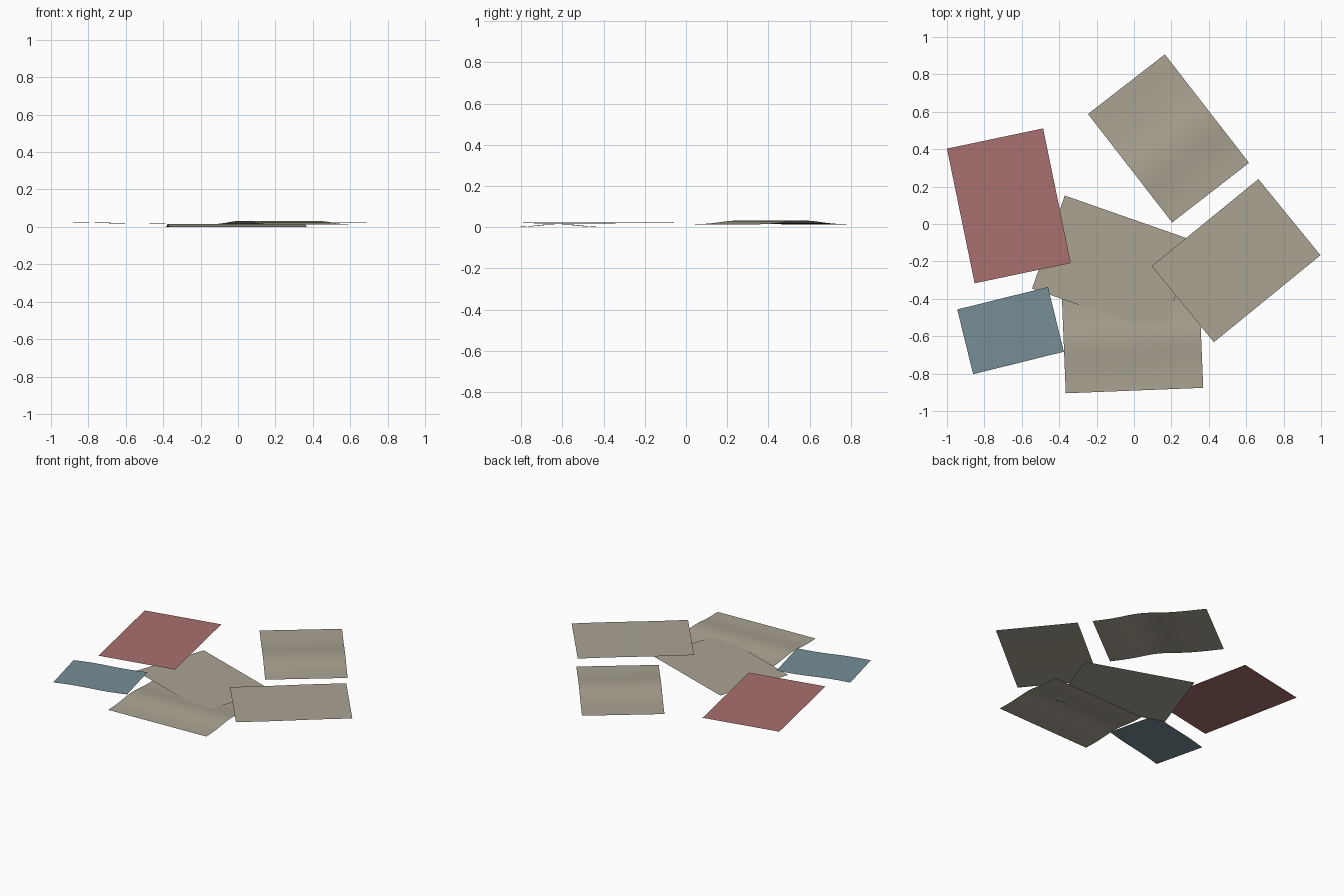
import bpy, math

if "Cube" in bpy.data.objects:
    bpy.data.objects.remove(bpy.data.objects["Cube"])


def material(name, rgb):
    m = bpy.data.materials.new(name)
    m.diffuse_color = (*rgb, 1)
    m.use_nodes = True
    m.node_tree.nodes["Principled BSDF"].inputs["Base Color"].default_value = m.diffuse_color
    return m


tan = material("tan paper", (0.40, 0.37, 0.29))
red = material("dull red card", (0.40, 0.16, 0.16))
blue = material("slate blue card", (0.18, 0.27, 0.305))


def hump(base, height, centre, width):
    """Gentle fold across the sheet."""
    return lambda s: base + height * math.exp(-((s - centre) / width) ** 2)


def flat(z):
    return lambda s: z


def ripple(z, a):
    return lambda s: z + a * math.sin(2 * math.pi * s)


def sheet(name, corner, along, across, profile, mat, n=20):
    """Thin sheet from a corner; the height profile varies from corner to 'along'."""
    verts, faces = [], []
    for i in range(n + 1):
        s = i / n
        x = corner[0] + (along[0] - corner[0]) * s
        y = corner[1] + (along[1] - corner[1]) * s
        for t in (0, 1):
            verts.append((x + t * (across[0] - corner[0]),
                          y + t * (across[1] - corner[1]), profile(s)))
    for i in range(n):
        a = 2 * i
        faces.append((a, a + 2, a + 3, a + 1))
    # keep every sheet facing up
    ux, uy = along[0] - corner[0], along[1] - corner[1]
    vx, vy = across[0] - corner[0], across[1] - corner[1]
    if ux * vy - uy * vx < 0:
        faces = [f[::-1] for f in faces]
    me = bpy.data.meshes.new(name)
    me.from_pydata(verts, [], faces)
    me.materials.append(mat)
    for p in me.polygons:
        p.use_smooth = True
    ob = bpy.data.objects.new(name, me)
    bpy.context.collection.objects.link(ob)
    return ob


# Tan papers
sheet("front_paper", (-0.365, -0.905), (-0.386, -0.385), (0.37, -0.876),
      hump(0.0, 0.0155, 0.52, 0.23), tan)
sheet("middle_paper", (-0.545, -0.345), (0.150, -0.588), (-0.37, 0.152),
      flat(0.009), tan, 1)
sheet("right_paper", (0.665, 0.24), (0.095, -0.225), (0.997, -0.167),
      ripple(0.0225, 0.0012), tan)
sheet("back_paper", (-0.246, 0.588), (0.204, 0.008), (0.165, 0.907),
      hump(0.0135, 0.019, 0.58, 0.2), tan)

# Coloured cards
sheet("red_card", (-1.0, 0.403), (-0.486, 0.511), (-0.852, -0.317),
      flat(0.022), red, 1)
sheet("blue_card", (-0.945, -0.457), (-0.46, -0.337), (-0.86, -0.803),
      ripple(0.02, 0.003), blue)
